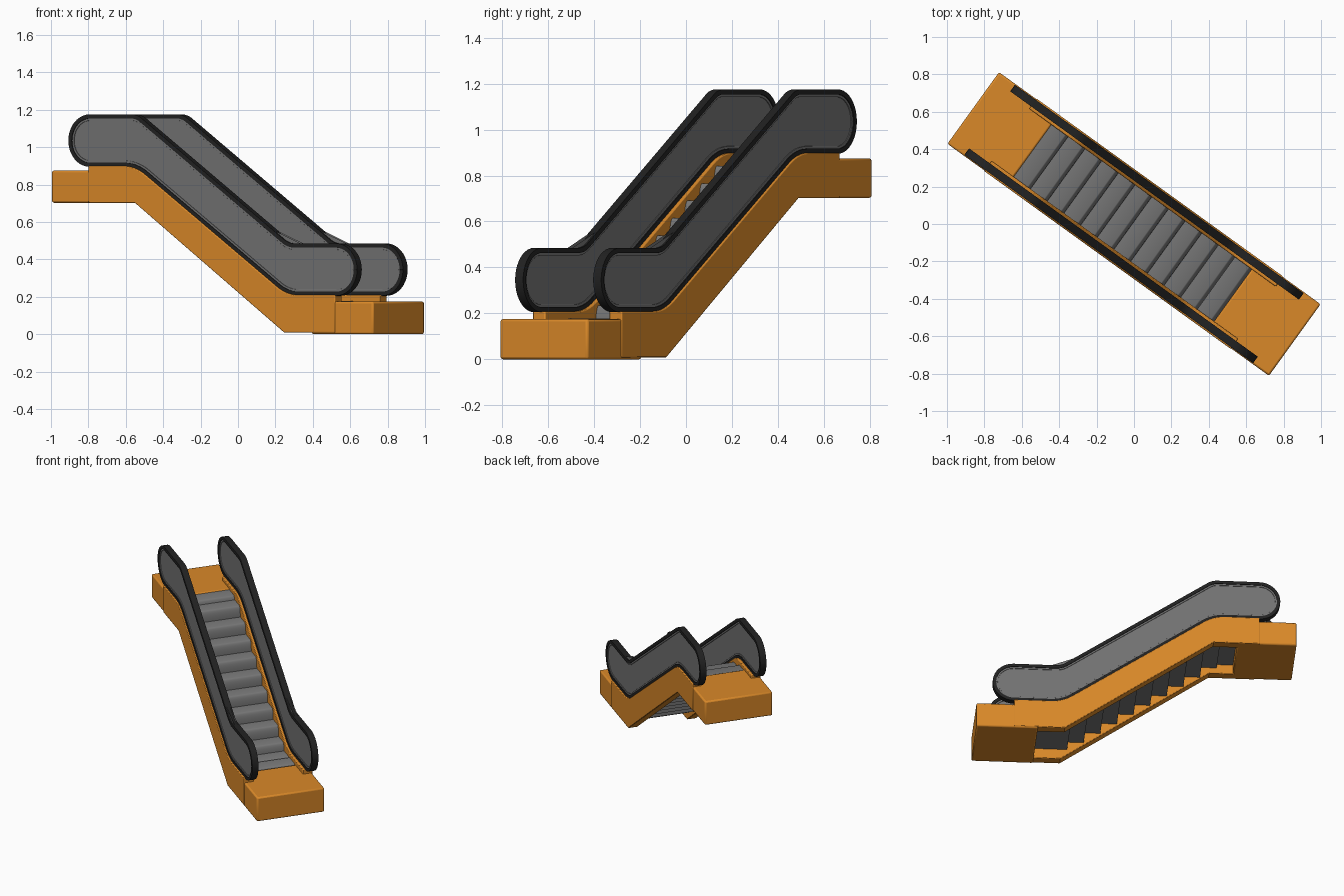
import bpy, bmesh, math
from mathutils import Vector

if "Cube" in bpy.data.objects:
    bpy.data.objects.remove(bpy.data.objects["Cube"])

TURN = math.atan2(-0.585, 0.811)   # whole model is turned about z
RUN, RISE = 0.5, 0.69              # half length of the incline and its height


def material(name, rgb):
    m = bpy.data.materials.new(name)
    m.diffuse_color = (*rgb, 1)
    m.use_nodes = True
    m.node_tree.nodes["Principled BSDF"].inputs["Base Color"].default_value = m.diffuse_color
    return m


ORANGE = material("orange_paint", (0.70, 0.25, 0.022))
BLACK = material("black_rubber", (0.016, 0.016, 0.016))
PANEL = material("panel_grey", (0.17, 0.17, 0.17))
STEEL = material("step_grey", (0.19, 0.19, 0.19))


def fillet(corners, seg=8):
    """Round each (u, z, radius) corner of a closed outline."""
    out = []
    n = len(corners)
    for i, (u, z, r) in enumerate(corners):
        p = Vector((u, z))
        if r == 0:
            out.append(p)
            continue
        a = (Vector(corners[i - 1][:2]) - p).normalized()
        b = (Vector(corners[(i + 1) % n][:2]) - p).normalized()
        half = a.angle(b) / 2
        centre = p + (a + b).normalized() * (r / math.sin(half))
        t = r / math.tan(half)
        s, e = p + a * t - centre, p + b * t - centre
        sweep = s.angle_signed(e)
        for k in range(seg + 1):
            w = -sweep * k / seg
            c, sn = math.cos(w), math.sin(w)
            out.append(centre + Vector((s.x * c - s.y * sn, s.x * sn + s.y * c)))
    clean = [q for i, q in enumerate(out) if (q - out[i - 1]).length > 1e-4]
    return clean


def inset(loop, d):
    """Move a counter-clockwise outline inwards by d."""
    out = []
    for i, p in enumerate(loop):
        a = (p - loop[i - 1]).normalized()
        b = (loop[(i + 1) % len(loop)] - p).normalized()
        na, nb = Vector((-a.y, a.x)), Vector((-b.y, b.x))
        m = (na + nb).normalized()
        out.append(p + m * (d / max(0.3, m.dot(na))))
    return out


def finish(name, bm, mat, bevel=0, seg=2):
    bmesh.ops.recalc_face_normals(bm, faces=bm.faces)
    me = bpy.data.meshes.new(name)
    bm.to_mesh(me)
    bm.free()
    me.materials.append(mat)
    ob = bpy.data.objects.new(name, me)
    bpy.context.collection.objects.link(ob)
    ob.rotation_euler.z = TURN
    bpy.ops.object.select_all(action='DESELECT')
    ob.select_set(True)
    bpy.context.view_layer.objects.active = ob
    bpy.ops.object.shade_smooth_by_angle(angle=math.radians(35))
    if bevel:
        mod = ob.modifiers.new("soft_edges", 'BEVEL')
        mod.width, mod.segments = bevel, seg
        mod.limit_method = 'ANGLE'
        mod.angle_limit = math.radians(40)
    return ob


def add_prism(bm, loop, v0, v1):
    a = [bm.verts.new((p[0], v0, p[1])) for p in loop]
    b = [bm.verts.new((p[0], v1, p[1])) for p in loop]
    bm.faces.new(a)
    bm.faces.new(b[::-1])
    for i in range(len(a)):
        bm.faces.new((a[i - 1], a[i], b[i], b[i - 1]))


def prism(name, loop, v0, v1, mat, bevel=0):
    bm = bmesh.new()
    add_prism(bm, loop, v0, v1)
    return finish(name, bm, mat, bevel)


def ring(name, outer, inner, v0, v1, mat, bevel=0):
    bm = bmesh.new()
    rows = [[bm.verts.new((p[0], v, p[1])) for p in loop]
            for loop, v in ((outer, v0), (outer, v1), (inner, v1), (inner, v0))]
    for r in range(4):
        a, b = rows[r - 1], rows[r]
        for i in range(len(a)):
            bm.faces.new((a[i - 1], a[i], b[i], b[i - 1]))
    return finish(name, bm, mat, bevel)


# Handrail outline, counter-clockwise in (u, z)
R = 0.1399
low, high = 0.205, 0.205 + RISE
end = 0.812 + R
rail = fillet([
    (end, low, R), (end, low + 0.28, R),
    (RUN, low + 0.28, 0.12), (-RUN, high + 0.28, 0.12),
    (-end, high + 0.28, R), (-end, high, R),
    (-RUN - 0.01, high, 0.25), (RUN - 0.01, low, 0.25)], 10)

# Side truss outline, top edge following the handrail
truss = fillet([
    (0.81, low + 0.004, 0), (RUN - 0.01, low + 0.004, 0.25),
    (-RUN - 0.01, high + 0.004, 0.25), (-0.815, high + 0.004, 0),
    (-0.815, 0.702, 0), (-0.51, 0.702, 0), (0.475, 0.008, 0), (0.81, 0.008, 0)])

for side, s in (("left", -1), ("right", 1)):
    def span(a, b):
        return sorted((s * a, s * b))
    prism(side + "_truss", truss, *span(0.172, 0.239), ORANGE, 0.005)
    ring(side + "_handrail", rail, inset(rail, 0.022), *span(0.188, 0.231), BLACK, 0.007)
    ring(side + "_panel_trim", inset(rail, 0.020), inset(rail, 0.033),
         *span(0.193, 0.226), PANEL, 0.003)
    prism(side + "_panel", inset(rail, 0.03), *span(0.197, 0.222), PANEL)

# Landing boxes at both ends
for name, u0, u1, z0, z1 in (("lower_landing", 0.652, 1.06, 0.0, 0.175),
                             ("upper_landing", -1.06, -0.668, 0.702, 0.875)):
    prism(name, [(u0, z0), (u1, z0), (u1, z1), (u0, z1)], -0.236, 0.236, ORANGE, 0.01)

# Steps: flat tread with a rounded nose and a curved riser
COUNT, PITCH = 12, 0.11
bm = bmesh.new()
for i in range(COUNT):
    u = (i - (COUNT - 1) / 2) * PITCH - 0.008
    z = min(0.868, max(0.178, 0.495 - RISE * u))
    loop = [(u - 0.056, z), (u + 0.034, z)]
    loop += [(u + 0.034 + 0.022 * math.sin(t), z - 0.08 * (1 - math.cos(t)))
             for t in (k * math.pi / 12 for k in range(1, 7))]
    loop += [(u + 0.056, z - 0.1), (u - 0.056, z - 0.1)]
    add_prism(bm, loop, -0.174, 0.174)
finish("steps", bm, STEEL)
